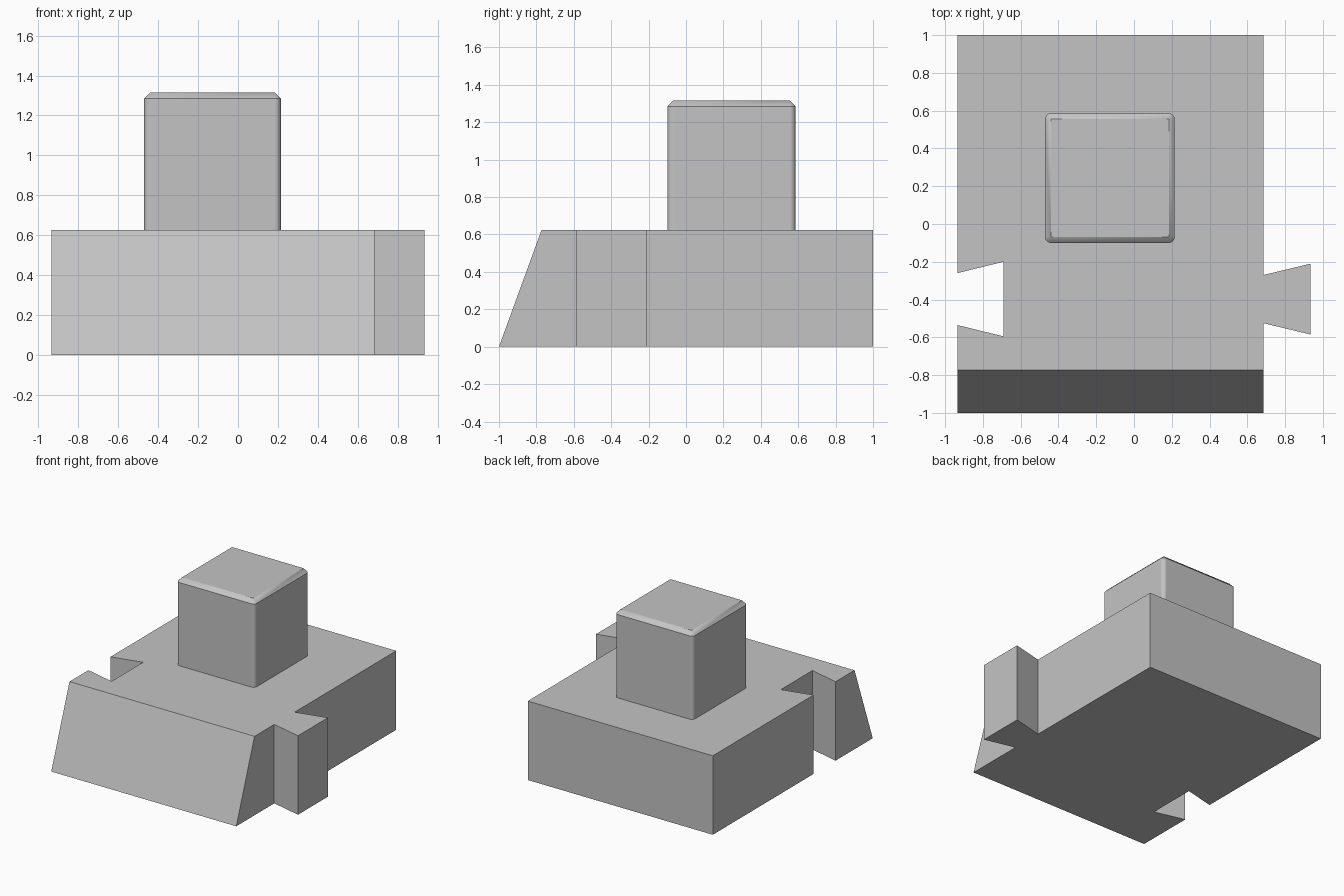
import bpy, bmesh, math

if "Cube" in bpy.data.objects:
    bpy.data.objects.remove(bpy.data.objects["Cube"])

grey = bpy.data.materials.new("plain grey")
grey.diffuse_color = (0.55, 0.55, 0.55, 1)
grey.use_nodes = True
grey.node_tree.nodes["Principled BSDF"].inputs["Base Color"].default_value = grey.diffuse_color


def finish(bm, name):
    bmesh.ops.recalc_face_normals(bm, faces=bm.faces)
    mesh = bpy.data.meshes.new(name)
    bm.to_mesh(mesh)
    bm.free()
    mesh.materials.append(grey)
    obj = bpy.data.objects.new(name, mesh)
    bpy.context.collection.objects.link(obj)
    return obj


# Base block: dovetail tongue on the right, matching slot on the left, sloped front
H, L, R, E = 0.625, -0.935, 0.685, 0.935
outline = [(L, -1), (R, -1),
           (R, -0.525), (E, -0.585), (E, -0.21), (R, -0.27),
           (R, 1), (L, 1),
           (L, -0.26), (-0.69, -0.2), (-0.69, -0.595), (L, -0.535)]
bm = bmesh.new()
low = [bm.verts.new((x, y, 0)) for x, y in outline]
high = [bm.verts.new((x, -0.772 if y == -1 else y, H)) for x, y in outline]
n = len(outline)
bm.faces.new(low)
bm.faces.new(high)
for i in range(n):
    j = (i + 1) % n
    bm.faces.new((low[i], low[j], high[j], high[i]))
finish(bm, "dovetail_base")

# Post: rounded upright corners and a chamfered top that ends in sharp corners
CX, CY, HALF, CUT, TOP, SEG = -0.128, 0.243, 0.343, 0.031, 1.315, 8
inner = HALF - CUT
bm = bmesh.new()
corners, foot, shoulder = [], [], []
for k, (sx, sy) in enumerate([(1, 1), (-1, 1), (-1, -1), (1, -1)]):
    px, py = CX + sx * inner, CY + sy * inner
    corners.append(bm.verts.new((px, py, TOP)))
    for s in range(SEG + 1):
        a = math.pi / 2 * (k + s / SEG)
        x, y = px + CUT * math.cos(a), py + CUT * math.sin(a)
        foot.append(bm.verts.new((x, y, H - 0.01)))
        shoulder.append(bm.verts.new((x, y, TOP - CUT)))
n = len(foot)
bm.faces.new(foot)
bm.faces.new(corners)
for i in range(n):
    j = (i + 1) % n
    bm.faces.new((foot[i], foot[j], shoulder[j], shoulder[i]))
    a, b = corners[i // (SEG + 1)], corners[j // (SEG + 1)]
    if a is b:
        bm.faces.new((shoulder[i], shoulder[j], a))
    else:
        bm.faces.new((shoulder[i], shoulder[j], b, a))
post = finish(bm, "square_post")

# Smooth the rounded corners, keep the flat sides flat
bpy.context.view_layer.objects.active = post
post.select_set(True)
bpy.ops.object.shade_smooth_by_angle(angle=math.radians(30))
post.modifiers.new("flat sides", 'WEIGHTED_NORMAL').keep_sharp = True
